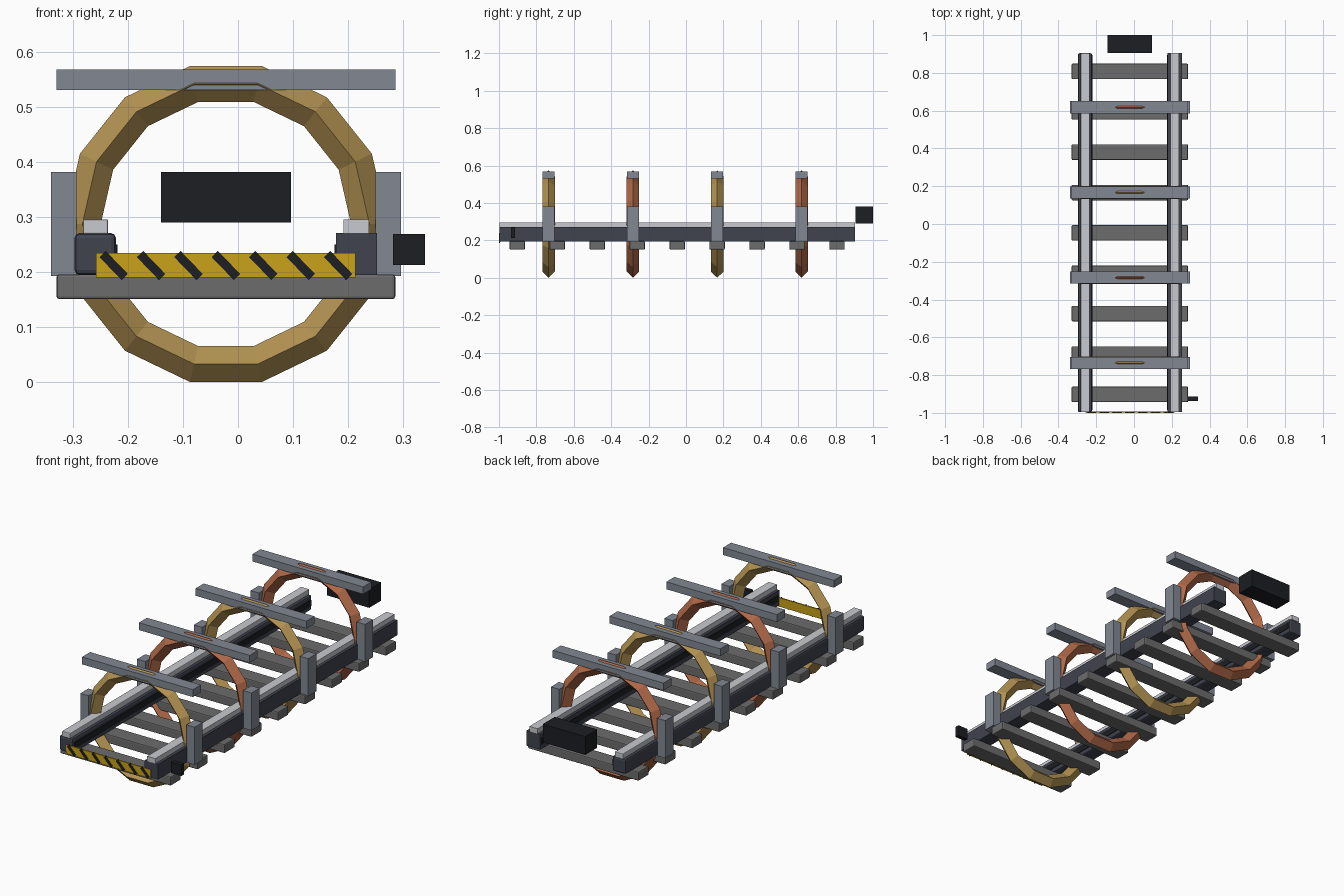
import bpy
from math import radians

if "Cube" in bpy.data.objects:
    bpy.data.objects.remove(bpy.data.objects["Cube"])

CX = -0.022  # centre line of the track


def material(name, rgb):
    m = bpy.data.materials.new(name)
    m.diffuse_color = (*rgb, 1)
    m.use_nodes = True
    m.node_tree.nodes["Principled BSDF"].inputs["Base Color"].default_value = m.diffuse_color
    return m


STEEL = material("blue_steel", (0.22, 0.245, 0.29))
DARK = material("dark_steel", (0.05, 0.056, 0.077))
WHITE = material("bright_steel", (0.58, 0.59, 0.63))
SLEEPER = material("sleeper_grey", (0.15, 0.15, 0.15))
BRASS = material("brass", (0.45, 0.29, 0.085))
COPPER = material("copper", (0.43, 0.14, 0.065))
YELLOW = material("hazard_yellow", (0.58, 0.36, 0.01))
BLACK = material("black", (0.012, 0.013, 0.016))


def box(name, x, y, z, mat, bevel=0, tilt=0):
    """Box from (min, max) pairs, optionally bevelled or tilted about y."""
    lo, hi = zip(x, y, z)
    bpy.ops.mesh.primitive_cube_add(size=1)
    o = bpy.context.object
    o.name = name
    for v in o.data.vertices:
        v.co = [c * (h - l) for c, l, h in zip(v.co, lo, hi)]
    o.location = [(l + h) / 2 for l, h in zip(lo, hi)]
    o.rotation_euler.y = radians(tilt)
    o.data.materials.append(mat)
    if bevel:
        m = o.modifiers.new("bevel", 'BEVEL')
        m.width = bevel
        m.segments = 2
    return o


def span(a, b, side):
    """Range measured from the centre line, mirrored by side."""
    return tuple(sorted((CX + side * a, CX + side * b)))


# Sleepers
for i in range(9):
    y = -0.902 + i * 0.2137
    box("sleeper", (CX - 0.308, CX + 0.308), (y - 0.041, y + 0.041),
        (0.151, 0.196), SLEEPER, bevel=0.005)

# Rails: dark beam, bright running strip, black inner insert
for side, label in ((-1, "left"), (1, "right")):
    box(label + "_rail_beam", span(0.2, 0.275, side), (-0.996, 0.904),
        (0.195, 0.271), DARK, bevel=0.009 if side < 0 else 0)
    box(label + "_rail_strip", span(0.214, 0.26, side), (-0.996, 0.904),
        (0.269, 0.296), WHITE, bevel=0.003 if side < 0 else 0)
    box(label + "_rail_insert", span(0.197, 0.205, side), (-0.985, 0.895),
        (0.218, 0.25), BLACK)

# Coil rings with side posts and top bar
for i in range(4):
    y = -0.735 + i * 0.451
    bpy.ops.mesh.primitive_torus_add(
        major_segments=14, minor_segments=4, major_radius=0.261,
        minor_radius=0.0335, location=(CX, y, 0.2875),
        rotation=(radians(90), 0, 0))
    ring = bpy.context.object
    ring.name = "coil_ring"
    ring.data.materials.append(COPPER if i % 2 else BRASS)
    for side in (-1, 1):
        box("ring_post", span(0.272, 0.318, side), (y - 0.032, y + 0.032),
            (0.193, 0.382), STEEL)
    box("ring_top_bar", (CX - 0.308, CX + 0.308), (y - 0.032, y + 0.032),
        (0.531, 0.568), STEEL)

# Hazard board with diagonal stripes
box("hazard_board", (CX - 0.236, CX + 0.236), (-0.999, -0.992),
    (0.19, 0.2345), YELLOW)
for i in range(7):
    x = CX + (i - 3) * 0.068
    box("hazard_stripe", (x - 0.029, x + 0.029), (-1.0, -0.994),
        (0.204, 0.22), BLACK, tilt=46)

# Rear box and small side box
box("rear_box", (CX - 0.118, CX + 0.118), (0.905, 1.0), (0.29, 0.382), BLACK)
box("side_box", (0.282, 0.34), (-0.936, -0.914), (0.213, 0.269), BLACK)
